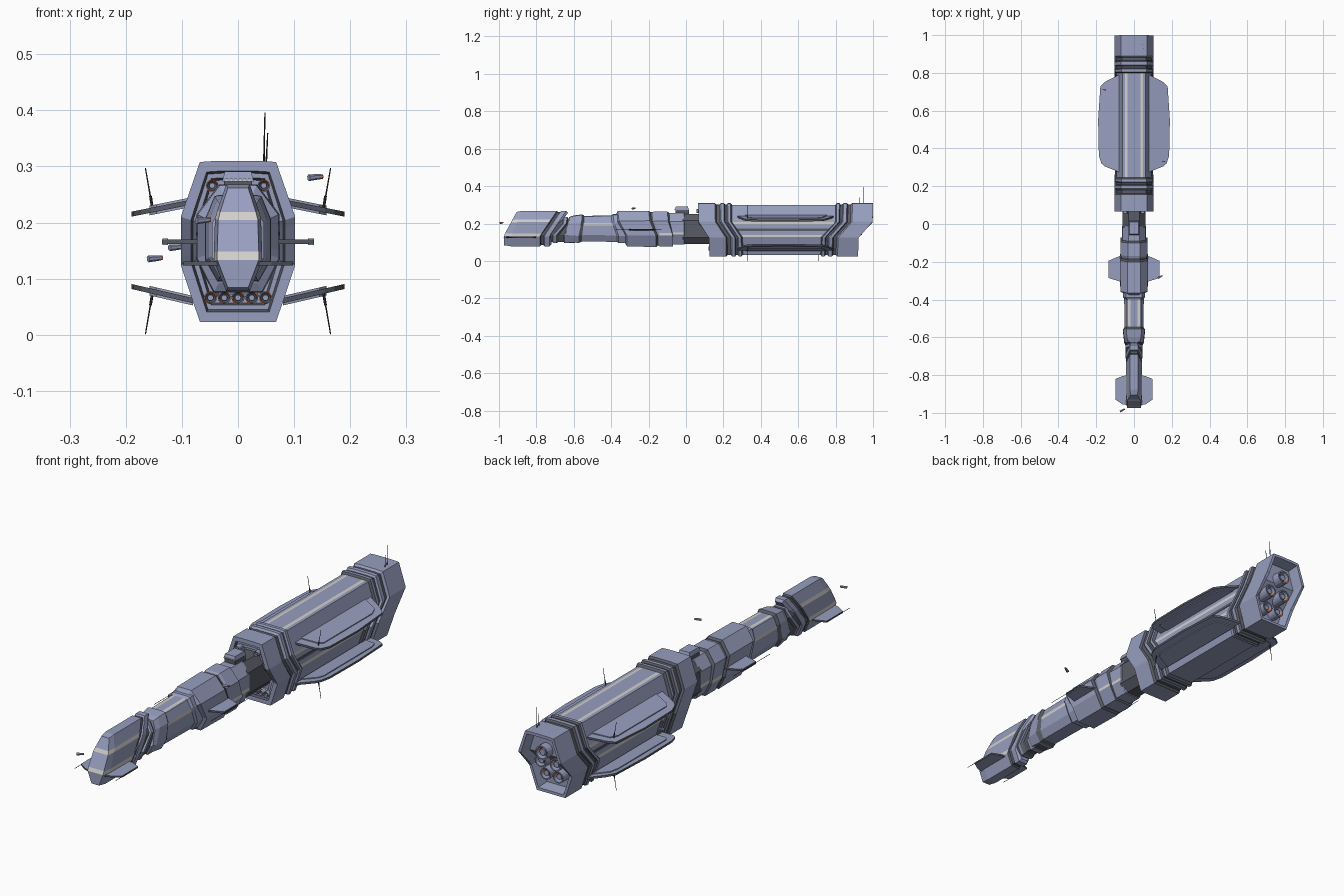
import bpy, bmesh, math
from mathutils import Vector

if "Cube" in bpy.data.objects:
    bpy.data.objects.remove(bpy.data.objects["Cube"])


def material(name, rgb):
    m = bpy.data.materials.new(name)
    m.diffuse_color = (*rgb, 1)
    m.use_nodes = True
    m.node_tree.nodes["Principled BSDF"].inputs["Base Color"].default_value = m.diffuse_color
    return m


HULL = material("blue_grey_hull", (0.31, 0.345, 0.52))
DARK = material("dark_trim", (0.10, 0.105, 0.13))
STRIPE = material("pale_stripe", (0.64, 0.63, 0.60))
GLOW = material("orange_light", (0.80, 0.16, 0.04))
ROD = material("black_rod", (0.035, 0.035, 0.04))
MATS = [HULL, DARK, STRIPE, GLOW, ROD]


def finish(name, bm):
    bmesh.ops.recalc_face_normals(bm, faces=bm.faces)
    me = bpy.data.meshes.new(name)
    bm.to_mesh(me)
    bm.free()
    for m in MATS:
        me.materials.append(m)
    ob = bpy.data.objects.new(name, me)
    bpy.context.collection.objects.link(ob)
    return ob


def loft(name, prof, stations, stripes=(), cap_stripes=False, bend=(.8, .3)):
    """prof: right half outline (x, z), top to bottom.
    station: (y at top, inset, shear of the lower half, material mode of next span);
    mode 0 hull, 1 dark, 2 hull with stripes. bend: relative heights where the shear starts and ends."""
    bm = bmesh.new()
    xm = max(p[0] for p in prof)
    zt, zb = prof[0][1], prof[-1][1]
    zc, zh = (zt + zb) / 2, (zt - zb) / 2
    rings = []
    for y, inset, shear, _ in stations:
        right, left = [], []
        for x, z in prof:
            t = min(1, max(0, (bend[0] - (z - zb) / (zt - zb)) / (bend[0] - bend[1])))
            px, pz = x * (1 - inset / xm), zc + (z - zc) * (1 - inset / zh)
            right.append(bm.verts.new((px, y + shear * t, pz)))
            left.append(bm.verts.new((-px, y + shear * t, pz)))
        rings.append((right, left))

    def face(vs, mi):
        bm.faces.new(vs).material_index = mi

    n = len(prof)
    for k in range(len(rings) - 1):
        (r0, l0), (r1, l1) = rings[k], rings[k + 1]
        mode = stations[k][3]
        base = 1 if mode == 1 else 0
        for i in range(n - 1):
            mi = 2 if mode == 2 and i in stripes else base
            face((r0[i], r0[i + 1], r1[i + 1], r1[i]), mi)
            face((l0[i], l1[i], l1[i + 1], l0[i + 1]), mi)
        for i in (0, n - 1):
            face((r0[i], r1[i], l1[i], l0[i]), base)
    for r, l in (rings[0], rings[-1]):
        for i in range(n - 1):
            face((r[i], l[i], l[i + 1], r[i + 1]), 2 if cap_stripes and i in stripes else 0)
    return finish(name, bm)


def rod(name, a, b, r, mi=4, sides=6, r2=None):
    a, b = Vector(a), Vector(b)
    bm = bmesh.new()
    bmesh.ops.create_cone(bm, cap_ends=True, segments=sides, radius1=r,
                          radius2=r if r2 is None else r2, depth=(b - a).length)
    bm.transform((b - a).to_track_quat('Z', 'Y').to_matrix().to_4x4())
    bmesh.ops.translate(bm, verts=bm.verts, vec=(a + b) / 2)
    for f in bm.faces:
        f.material_index = mi
    return finish(name, bm)


def box(name, c, size, mi=0, taper=1.0):
    bm = bmesh.new()
    bmesh.ops.create_cube(bm, size=1)
    for v in bm.verts:
        k = taper if v.co.z > 0 else 1
        v.co = Vector((v.co.x * size[0] * k, v.co.y * size[1] * k, v.co.z * size[2])) + Vector(c)
    for f in bm.faces:
        f.material_index = mi
    return finish(name, bm)


def fin(name, side, outline, zfun, th, rim=1):
    """Flat fin with a dark rim; outline in (x, y), height from x."""
    bm = bmesh.new()
    lo = [bm.verts.new((side * x, y, zfun(x) - th / 2)) for x, y in outline]
    hi = [bm.verts.new((side * x, y, zfun(x) + th / 2)) for x, y in outline]
    bm.faces.new(lo)
    bm.faces.new(hi)
    for i in range(len(lo)):
        j = (i + 1) % len(lo)
        bm.faces.new((lo[i], lo[j], hi[j], hi[i])).material_index = rim
    return finish(name, bm)


def ring(name, c, r, depth, facing, glow_row, lit):
    """Round lamp or nozzle: hollow tube; lit(i) picks the glowing sectors of one row."""
    bm = bmesh.new()
    rows = [(r, 0), (r, depth), (r * .82, depth), (r * .76, depth * .6), (r * .5, depth * .5), (r * .45, depth * .9)]
    mats = [0, 0, 0, 1, 0]
    n = 16
    vs = [[bm.verts.new((c[0] + q * math.cos(2 * math.pi * i / n), c[1] + facing * d,
                         c[2] + q * math.sin(2 * math.pi * i / n))) for i in range(n)] for q, d in rows]
    for k, mi in enumerate(mats):
        for i in range(n):
            j = (i + 1) % n
            f = bm.faces.new((vs[k][i], vs[k][j], vs[k + 1][j], vs[k + 1][i]))
            f.material_index = 3 if k == glow_row and lit(i) else mi
    bm.faces.new(vs[-1])
    bm.faces.new(vs[0])
    return finish(name, bm)


# main hull with stepped collars at both ends and a recessed stern
hull = [(.037, .310), (.053, .309), (.068, .308), (.102, .210), (.102, .196),
        (.102, .138), (.102, .124), (.068, .023)]
F, R = .06, -.08
loft("main_hull", hull, [
    (.10, .050, F, 0), (.085, .045, F, 0), (.085, .034, F, 1), (.075, .03, F, 0), (.075, .022, F, 1),
    (.065, .018, F, 0), (.065, .0, F, 0), (.155, 0, F, 1), (.162, .008, F, 1),
    (.18, .008, F, 0), (.187, 0, F, 0), (.203, 0, F, 1), (.208, .008, F, 1), (.218, .008, F, 0),
    (.223, .001, F, 0), (.237, .001, F, 1), (.245, .010, F, 2),
    (.80, .010, R, 1), (.806, .001, R, 0), (.82, .001, R, 1), (.825, .008, R, 1),
    (.837, .008, R, 0), (.842, 0, R, 0), (.86, 0, R, 1), (.866, .008, R, 1), (.882, .008, R, 0),
    (.89, 0, R, 0), (1.0, 0, R, 0), (1.0, .012, R, 0), (.95, .02, R, 0)], stripes=(0, 3, 5), bend=(.66, .34))

# forward body: rear block, middle block, collars
body = [(.034, .268), (.074, .215), (.075, .150), (.075, .136), (.044, .075)]
loft("rear_body_block", body, [
    (-.375, .018, .05, 0), (-.365, .002, .05, 0), (-.20, 0, .04, 1), (-.19, .007, .04, 1),
    (-.18, .007, .03, 0), (-.17, .003, .03, 2), (-.10, .003, .03, 1), (-.09, .012, .02, 2),
    (-.01, .012, 0, 0), (.0, .025, 0, 0)], stripes=(2,))
loft("hull_neck", [(.03, .25), (.06, .215), (.06, .125), (.03, .09)],
     [(-.02, 0, 0, 1), (.05, 0, .03, 1), (.12, 0, .04, 1)])
mid = [(.02, .247), (.034, .246), (.04, .244), (.056, .205), (.056, .19), (.056, .135), (.035, .098)]
loft("middle_body_block", mid, [
    (-.625, .012, -.02, 0), (-.60, .004, -.03, 0), (-.555, -.002, -.02, 1), (-.545, .006, -.01, 2),
    (-.40, .004, .03, 0), (-.39, -.003, .03, 0), (-.34, -.003, .03, 0)], stripes=(0, 3))
collar = [(.025, .235), (.046, .2), (.046, .135), (.025, .095)]
loft("nose_collar", collar, [
    (-.70, .006, -.08, 1), (-.655, .006, -.06, 0), (-.65, 0, -.06, 0), (-.635, 0, -.06, 1),
    (-.63, .007, -.05, 1), (-.615, .007, -.04, 0), (-.61, 0, -.04, 0), (-.595, 0, -.03, 1), (-.57, .004, 0, 1)])

# nose with raked front and pale bands
nose = [(.021, .268), (.037, .222), (.041, .207), (.043, .147), (.043, .131), (.021, .078)]
loft("nose", nose, [
    (-.905, .006, -.068, 2), (-.875, 0, -.06, 2), (-.69, 0, -.09, 1), (-.685, .006, -.09, 1),
    (-.672, .006, -.09, 0), (-.667, 0, -.09, 0), (-.64, 0, -.09, 0), (-.63, .01, -.09, 1)],
    stripes=(1, 3), cap_stripes=True, bend=(1, .3))

# bridge
box("bridge_base", (0, -.02, .262), (.05, .07, .024), 1)
box("bridge_cabin", (0, -.022, .282), (.056, .075, .018), 0, .85)
for i in range(6):
    box("bridge_window", (-.02 + i * .008, -.059, .276), (.005, .004, .005), 2)

for s in (-1, 1):
    # large hull fins: thin dark-edged plate, thicker inner panel and a mast
    big = [(.08, .79), (.15, .755), (.178, .73), (.19, .55), (.186, .36), (.172, .32), (.155, .305), (.08, .275)]
    inner = [(.08, .755), (.145, .725), (.158, .69), (.158, .36), (.145, .34), (.08, .315)]
    my = .33 if s > 0 else .71
    for label, z0, slope, d in (("upper", .236, -.2, 1), ("lower", .062, .23, -1)):
        zf = lambda x, z0=z0, k=slope: z0 + k * (x - .085)
        fin(label + "_hull_fin", s, big, zf, .009)
        fin(label + "_fin_panel", s, inner, zf, .017, 0)
        rod(label + "_mast", (s * .152, my, zf(.152)), (s * .165, my, .297 if d > 0 else .001), .0015, r2=.001)
        rod(label + "_mast_foot", (s * .152, my, zf(.152)), (s * .156, my, zf(.152) + d * .025), .0025)
    box("side_groove", (s * .0925, .52, .167), (.003, .50, .012), 1)
    # middle winglets
    fin("middle_winglet", s, [(.06, -.165), (.09, -.175), (.135, -.195), (.135, -.285), (.09, -.30), (.06, -.31)],
        lambda x: .166, .008)
    box("winglet_tip", (s * .13, -.24, .166), (.01, .09, .012), 0)
    rod("winglet_rod", (s * .135, -.38, .166), (s * .135, -.13, .166), .001)
    # nose winglets
    fin("nose_winglet", s, [(.03, -.80), (.06, -.805), (.098, -.82), (.098, -.93), (.06, -.955), (.03, -.96)],
        lambda x: .127, .007)
    rod("nose_winglet_rod", (s * .098, -.975, .127), (s * .098, -.90, .127), .001)
    # forward lamps on the hull face
    ring("upper_lamp", (s * .046, .085, .266), .011, .03, -1, 1, lambda i: i % 8 < 5)

for i in range(5):
    ring("lower_lamp", ((i - 2) * .0245, .145, .066), .0115, .025, -1, 1, lambda i: i % 8 < 5)

# stern engines
for x, z, r in ((0, .225, .030), (-.036, .165, .027), (.036, .165, .027), (-.03, .100, .025), (.03, .100, .025)):
    y = .94 - .07 * min(1, max(0, (.22 - z) / .09))
    ring("engine_nozzle", (x, y - .02, z), r, .065, 1, 2, lambda i: i % 8 < 2)

# stern masts
rod("tall_stern_mast", (.046, .95, .30), (.048, .95, .396), .0016, r2=.001)
rod("short_stern_mast", (.05, .93, .30), (.053, .93, .36), .0016, r2=.001)

# small escort craft
for x, y, z in ((.138, -.28, .281), (-.062, -.987, .204), (-.148, .38, .136), (-.11, .30, .156)):
    rod("escort_body", (x - .012, y - .006, z - .001), (x + .010, y + .006, z + .001), .006, 0, 6, .0045)
    rod("escort_engine", (x + .010, y + .006, z + .001), (x + .013, y + .007, z + .001), .004, 3, 6)
